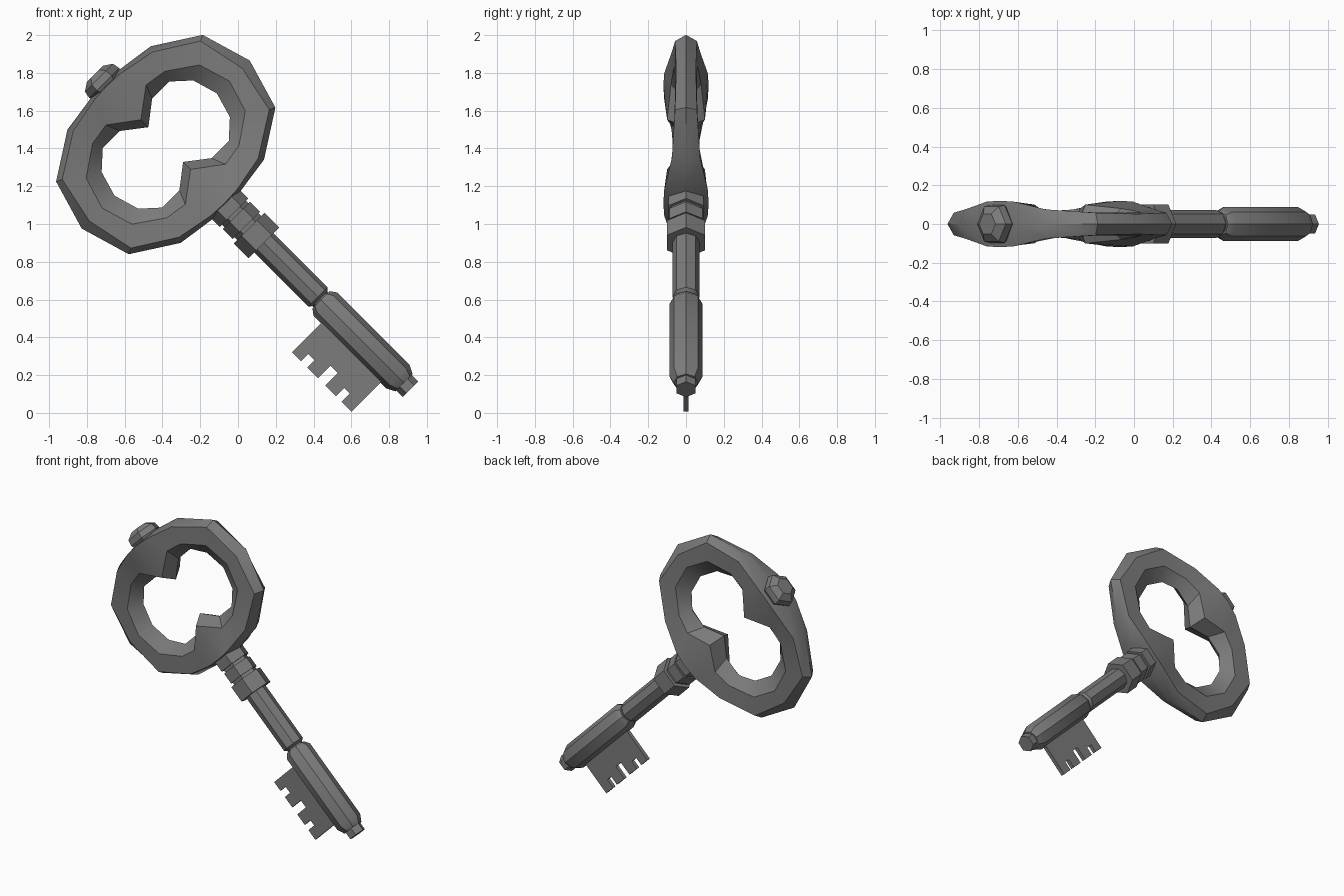
import bpy, bmesh, math
from mathutils import Vector

if "Cube" in bpy.data.objects:
    bpy.data.objects.remove(bpy.data.objects["Cube"])

S = math.sqrt(0.5)
AXIS = 0.734      # offset of the key axis from the origin
BOW_U = -1.275    # bow centre along the axis

mat = bpy.data.materials.new("dark iron grey")
mat.diffuse_color = (0.2, 0.2, 0.2, 1)
mat.use_nodes = True
mat.node_tree.nodes["Principled BSDF"].inputs["Base Color"].default_value = mat.diffuse_color


def place(u, w, y):
    """u along the key towards the tip, w across it, y is depth."""
    v = w + AXIS
    return Vector(((u + v) * S, y, (v - u) * S))


def finish(name, bm, angle=35):
    bmesh.ops.recalc_face_normals(bm, faces=bm.faces)
    me = bpy.data.meshes.new(name)
    bm.to_mesh(me)
    bm.free()
    me.materials.append(mat)
    ob = bpy.data.objects.new(name, me)
    bpy.context.collection.objects.link(ob)
    bpy.ops.object.select_all(action='DESELECT')
    ob.select_set(True)
    bpy.context.view_layer.objects.active = ob
    bpy.ops.object.shade_smooth_by_angle(angle=math.radians(angle))
    return ob


def skin(bm, loops, closed=False):
    """Bridge consecutive vertex loops with quads."""
    pairs = list(zip(loops, loops[1:])) + ([(loops[-1], loops[0])] if closed else [])
    for a, b in pairs:
        for i in range(len(a)):
            j = (i + 1) % len(a)
            bm.faces.new((a[i], a[j], b[j], b[i]))


def turned(name, profile, sides):
    """Turned part: profile is (u, radius), a vertex points across the key."""
    bm = bmesh.new()
    loops = []
    for u, r in profile:
        loops.append([bm.verts.new(place(u, r * math.cos(a), r * math.sin(a)))
                      for a in (2 * math.pi * k / sides for k in range(sides))])
    skin(bm, loops)
    bm.faces.new(loops[0])
    bm.faces.new(loops[-1])
    return finish(name, bm)


def full_loop(q):
    """Mirror a quarter outline (axis end first) to a full closed outline."""
    half = q + [(-u, w, t) for u, w, t in reversed(q[:-1])]
    return half + [(u, -w, t) for u, w, t in reversed(half[1:-1])]


# bow: six-sided section ring, quarter outlines as (u, w, half thickness)
outer = full_loop([(.455, 0, 0), (.455, .1, 0), (.424, .312, 0), (.272, .549, 0), (0, .629, 0)])
face_out = full_loop([(.44, 0, .12), (.435, .1, .115), (.397, .296, .075), (.257, .518, .058), (0, .572, .052)])
face_in = full_loop([(.186, 0, .10), (.297, .15, .08), (.278, .27, .068), (.172, .424, .06), (0, .476, .058)])
hole = full_loop([(.13, 0, 0), (.222, .12, 0), (.222, .25, 0), (.137, .343, 0), (0, .383, 0)])
bm = bmesh.new()
rings = []
for pts, side in ((outer, 1), (face_out, 1), (face_in, 1), (hole, 1), (face_in, -1), (face_out, -1)):
    rings.append([bm.verts.new(place(BOW_U + u, w, side * t)) for u, w, t in pts])
skin(bm, rings, closed=True)
finish("bow", bm)

# knob on the bow
turned("bow_knob", [(-1.68, .08), (-1.735, .112), (-1.775, .105), (-1.805, .06)], 6)

# collars between bow and shaft
turned("collar", [(-.86, .107), (-.765, .107), (-.765, .09), (-.745, .09), (-.745, .102),
                  (-.67, .102), (-.67, .09), (-.65, .09), (-.65, .115), (-.54, .115)], 6)

# shaft, barrel and tip
turned("shaft", [(-.56, .072), (-.135, .072), (-.12, .055), (-.08, .055)], 8)
turned("barrel", [(-.112, .065), (-.08, .088), (.462, .088), (.508, .065)], 8)
turned("tip", [(.49, .058), (.558, .058)], 6)

# notched bit plate
edge = -.305
outline = [(-.025, -.03), (-.025, edge)]
for a, b, depth in ((.042, .09, -.25), (.17, .224, -.212), (.305, .345, -.243)):
    outline += [(a, edge), (a, depth), (b, depth), (b, edge)]
outline += [(.42, edge), (.42, -.03)]
bm = bmesh.new()
front, back = ([bm.verts.new(place(u, w, y)) for u, w in outline] for y in (-.013, .013))
skin(bm, [front, back])
bm.faces.new(front)
bm.faces.new(back)
finish("bit_plate", bm)
